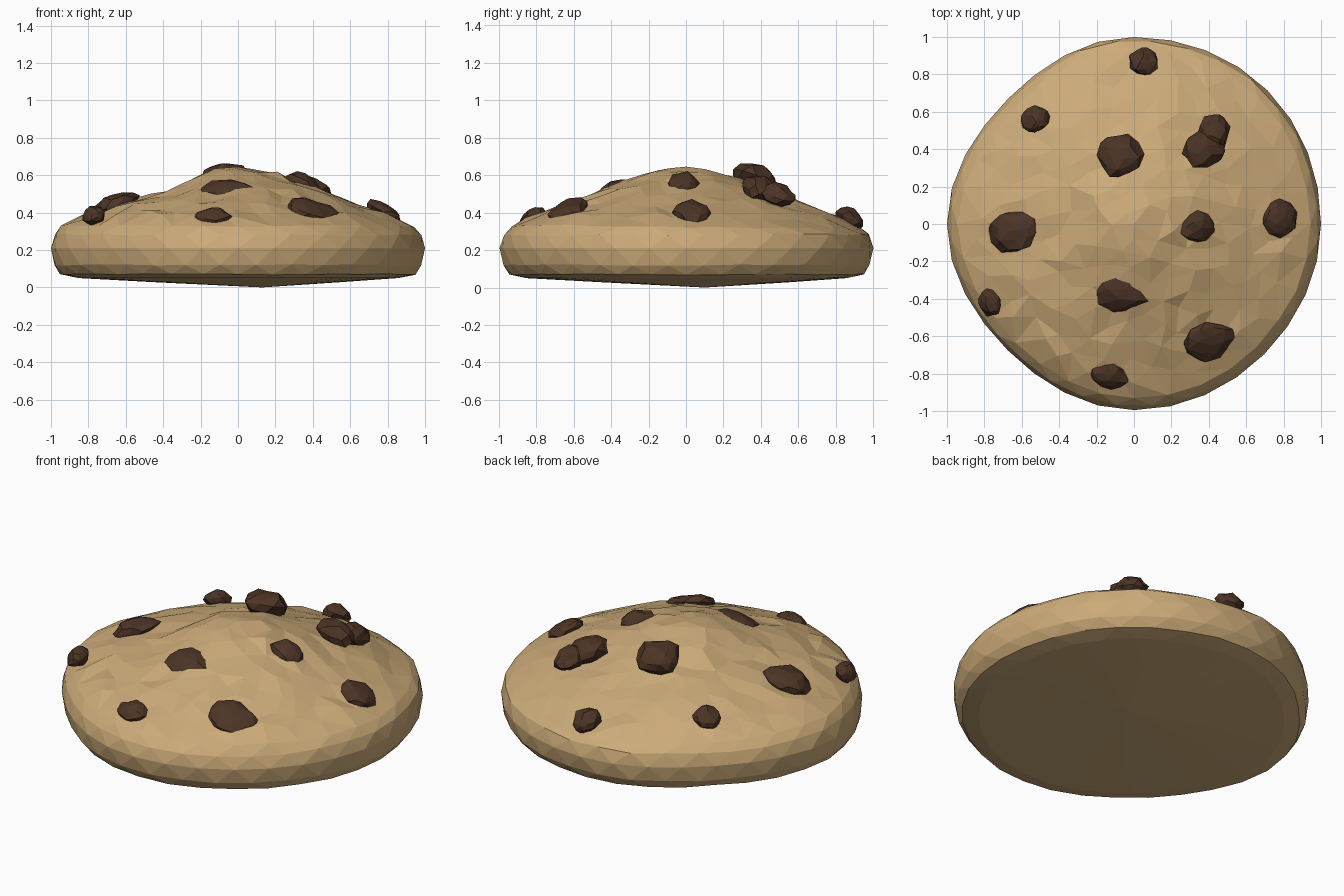
import bpy, bmesh, math, random
from mathutils import Vector, Euler
from mathutils.geometry import delaunay_2d_cdt

if "Cube" in bpy.data.objects:
    bpy.data.objects.remove(bpy.data.objects["Cube"])

random.seed(7)


def material(name, rgb):
    m = bpy.data.materials.new(name)
    m.diffuse_color = (*rgb, 1)
    m.use_nodes = True
    m.node_tree.nodes["Principled BSDF"].inputs["Base Color"].default_value = m.diffuse_color
    return m


DOUGH = material("baked_dough", (0.60, 0.405, 0.19))
CHOCOLATE = material("dark_chocolate", (0.072, 0.034, 0.019))


def finish(bm, name, mat):
    bmesh.ops.recalc_face_normals(bm, faces=bm.faces)
    me = bpy.data.meshes.new(name)
    bm.to_mesh(me)
    bm.free()
    me.materials.append(mat)
    ob = bpy.data.objects.new(name, me)
    bpy.context.collection.objects.link(ob)
    return ob


# Uneven outline, one radius per 45 degrees starting at +x
OUTLINE = [1.0, 1.01, 1.0, 0.95, 1.0, 0.955, 0.995, 0.985]


def outline(a):
    t = (a / (math.pi / 4)) % 8
    i = int(t)
    f = (1 - math.cos((t - i) * math.pi)) / 2
    return OUTLINE[i] * (1 - f) + OUTLINE[(i + 1) % 8] * f


# Domed top: height by radius, lower on the -x shoulder and the +x/+y rim
DOME = [(0, 0.645), (0.13, 0.632), (0.25, 0.597), (0.37, 0.548), (0.49, 0.505),
        (0.61, 0.46), (0.74, 0.412), (0.86, 0.372), (0.945, 0.328), (1.1, 0.2)]


def dome(x, y):
    r, a = math.hypot(x, y), math.atan2(y, x)
    for (r0, z0), (r1, z1) in zip(DOME, DOME[1:]):
        if r <= r1:
            z = z0 + (z1 - z0) * (r - r0) / (r1 - r0)
            break
    z -= 0.03 * max(0, -math.cos(a)) * math.exp(-((r - 0.38) / 0.15) ** 2)
    z -= 0.02 * max(0, math.cos(a - 1.1)) * math.exp(-((r - 0.92) / 0.1) ** 2)
    return z


# Dough side: rings (radius, height, jitter) from underside to upper rim
RINGS = [(0.5, 0.028, 0), (0.86, 0.05, 0), (0.95, 0.07, 0.003), (0.985, 0.12, 0.003),
         (1.0, 0.21, 0), (0.982, 0.282, 0.005), (0.94, None, 0.006)]
SIDES = 32
bm = bmesh.new()
rings = []
for k, (r, z, j) in enumerate(RINGS):
    ring = []
    for s in range(SIDES):
        a = 2 * math.pi * (s + (0.5 if k % 2 else 0)) / SIDES
        rr = r * outline(a) + random.uniform(-j, j)
        x, y = rr * math.cos(a), rr * math.sin(a)
        h = (dome(r * math.cos(a), r * math.sin(a)) if z is None else z) + random.uniform(-j, j)
        shift = 0.05 if k == 0 else 0
        ring.append(bm.verts.new((x + shift, y + shift, h)))
    rings.append(ring)
for lo, hi in zip(rings, rings[1:]):
    for s in range(SIDES):
        t = (s + 1) % SIDES
        bm.faces.new((lo[s], lo[t], hi[t], hi[s]))
base = bm.verts.new((0.13, 0.1, 0.0))
for s in range(SIDES):
    bm.faces.new((rings[0][(s + 1) % SIDES], rings[0][s], base))

# Dough top: scattered points joined into irregular facets
rim = rings[-1]
points = [v.co.xy.copy() for v in rim]
verts = list(rim)
COUNT = 190
for i in range(COUNT):
    r = 0.88 * math.sqrt(i / COUNT)
    a = i * 2.39996
    r *= outline(a)
    jit = 0.022 if i else 0
    x = r * math.cos(a) + random.uniform(-jit, jit)
    y = r * math.sin(a) + random.uniform(-jit, jit)
    verts.append(bm.verts.new((x, y, dome(x, y) + random.uniform(-0.012, 0.012) * (i > 3))))
    points.append(Vector((x, y)))
edges = [(s, (s + 1) % SIDES) for s in range(SIDES)]
result = delaunay_2d_cdt(points, edges, [], 1, 1e-6)
origin = result[3]
for f in result[2]:
    bm.faces.new([verts[origin[i][0]] for i in f])
bmesh.ops.triangulate(bm, faces=bm.faces)
finish(bm, "cookie_dough", DOUGH)

# Chocolate chips: x, y, centre z, half width, half depth, half height, turn
CHIPS = [(-0.08, 0.37, 0.59, 0.125, 0.115, 0.075, 0.3),
         (0.37, 0.40, 0.525, 0.12, 0.10, 0.065, 0.2),
         (0.43, 0.49, 0.495, 0.085, 0.10, 0.06, 0.0),
         (-0.65, -0.04, 0.445, 0.13, 0.11, 0.06, 0.2),
         (-0.07, -0.38, 0.51, 0.155, 0.115, 0.055, -0.15),
         (0.40, -0.63, 0.405, 0.14, 0.115, 0.05, 0.2),
         (0.34, -0.02, 0.555, 0.095, 0.085, 0.055, 0.0),
         (0.78, 0.03, 0.40, 0.105, 0.095, 0.05, 0.0),
         (-0.53, 0.56, 0.425, 0.08, 0.07, 0.05, 0.3),
         (0.05, 0.87, 0.37, 0.08, 0.08, 0.055, 0.4),
         (-0.13, -0.81, 0.37, 0.10, 0.07, 0.05, -0.3),
         (-0.77, -0.42, 0.385, 0.06, 0.08, 0.05, 0.2)]
for i, (x, y, z, sx, sy, sz, turn) in enumerate(CHIPS):
    bm = bmesh.new()
    bmesh.ops.create_icosphere(bm, subdivisions=2, radius=1)
    r = math.hypot(x, y)
    slope = 0.38 if r < 0.7 else 0.55
    normal = Vector((x / r * slope, y / r * slope, 1)).normalized()
    tilt = Vector((0, 0, 1)).rotation_difference(normal)
    spin = Euler((0, 0, turn)).to_quaternion()
    for v in bm.verts:
        p = v.co * random.uniform(0.86, 1.14)
        p = Vector((p.x * sx, p.y * sy, p.z * sz))
        v.co = tilt @ (spin @ p) + Vector((x, y, z))
    finish(bm, f"chocolate_chip_{i + 1}", CHOCOLATE)
